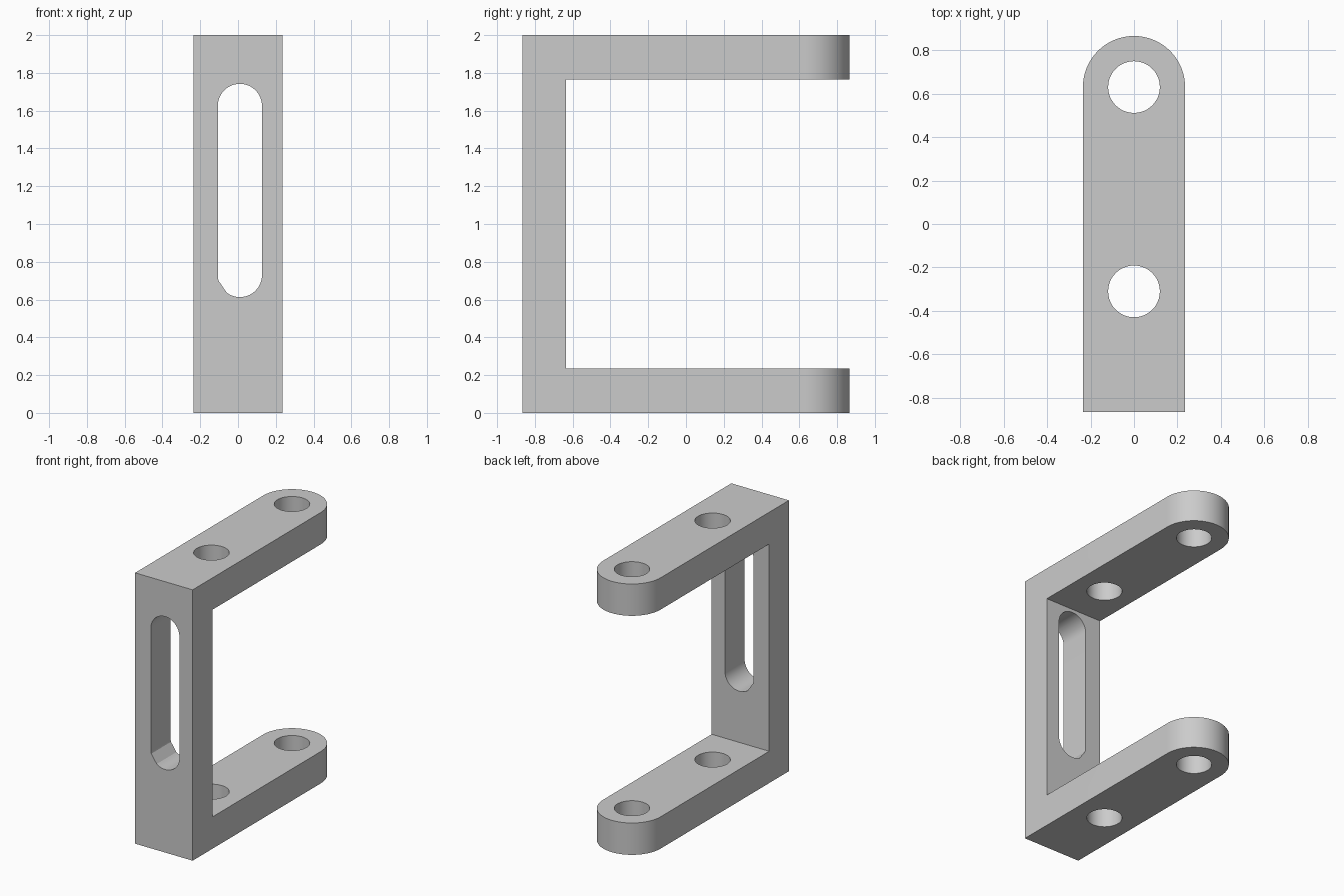
import bpy, bmesh
from math import sin, cos, radians
from mathutils import Vector

default = bpy.data.objects.get("Cube")
if default:
    bpy.data.objects.remove(default, do_unlink=True)

HALF_W, HALF_D, HEIGHT = 0.235, 0.865, 2.0
ARM, WEB = 0.235, 0.23          # thickness of the arms and of the upright
END_Y = HALF_D - HALF_W         # centre of the rounded arm ends

metal = bpy.data.materials.new("plain grey")
metal.use_nodes = True
grey = (0.6, 0.6, 0.6, 1)
metal.diffuse_color = grey
metal.node_tree.nodes["Principled BSDF"].inputs["Base Color"].default_value = grey


def prism(name, points, extrude):
    """Extrude a closed outline along a vector."""
    bm = bmesh.new()
    face = bm.faces.new([bm.verts.new(p) for p in points])
    new = bmesh.ops.extrude_face_region(bm, geom=[face], use_keep_orig=True)["geom"]
    bmesh.ops.translate(bm, vec=Vector(extrude),
                        verts=[g for g in new if isinstance(g, bmesh.types.BMVert)])
    bmesh.ops.recalc_face_normals(bm, faces=bm.faces)
    mesh = bpy.data.meshes.new(name)
    bm.to_mesh(mesh)
    bm.free()
    mesh.materials.append(metal)
    obj = bpy.data.objects.new(name, mesh)
    bpy.context.collection.objects.link(obj)
    return obj


def arc(cx, cy, r, start, end, steps):
    angles = [radians(start + (end - start) * i / steps) for i in range(steps + 1)]
    return [(cx + r * cos(a), cy + r * sin(a)) for a in angles]


def cut(target, cutter, operation):
    """Apply a boolean and discard the cutter."""
    cutter.hide_render = True
    mod = target.modifiers.new(cutter.name, "BOOLEAN")
    mod.operation, mod.solver, mod.object = operation, "EXACT", cutter
    bpy.context.view_layer.objects.active = target
    bpy.ops.object.modifier_apply(modifier=mod.name)
    bpy.data.objects.remove(cutter, do_unlink=True)


# C-shaped side profile
front, inner, back = -HALF_D, WEB - HALF_D, HALF_D + 0.1
profile = [(front, 0), (back, 0), (back, ARM), (inner, ARM),
           (inner, HEIGHT - ARM), (back, HEIGHT - ARM), (back, HEIGHT), (front, HEIGHT)]
bracket = prism("bracket", [(-HALF_W - 0.1, y, z) for y, z in profile],
                (2 * HALF_W + 0.2, 0, 0))

# Plan outline rounds the arm ends
plan = [(-HALF_W, front - 0.1), (HALF_W, front - 0.1)] + arc(0, END_Y, HALF_W, 0, 180, 32)
outline = prism("plan_outline", [(x, y, -0.1) for x, y in plan], (0, 0, HEIGHT + 0.2))
cut(bracket, outline, "INTERSECT")

# Bolt holes through both arms
for y in (END_Y, -0.31):
    ring = arc(0, y, 0.119, 0, 360, 48)[:-1]
    hole = prism("bolt_hole", [(x, v, -0.1) for x, v in ring], (0, 0, HEIGHT + 0.2))
    cut(bracket, hole, "DIFFERENCE")

# Slot in the upright, with one flat at its lower left corner
SLOT_X, SLOT_R, LOW, HIGH = 0.01, 0.117, 0.73, 1.625
slot_outline = (arc(SLOT_X, HIGH, SLOT_R, 0, 180, 24)
                + arc(SLOT_X, LOW, SLOT_R, 180, 195, 2)
                + arc(SLOT_X, LOW, SLOT_R, 234, 360, 18))
slot = prism("slot", [(x, front - 0.1, z) for x, z in slot_outline], (0, WEB + 0.2, 0))
cut(bracket, slot, "DIFFERENCE")

# Smooth the curved walls and keep the corners crisp
bpy.ops.object.select_all(action="DESELECT")
bracket.select_set(True)
bpy.context.view_layer.objects.active = bracket
bpy.ops.object.shade_smooth_by_angle(angle=radians(20))
